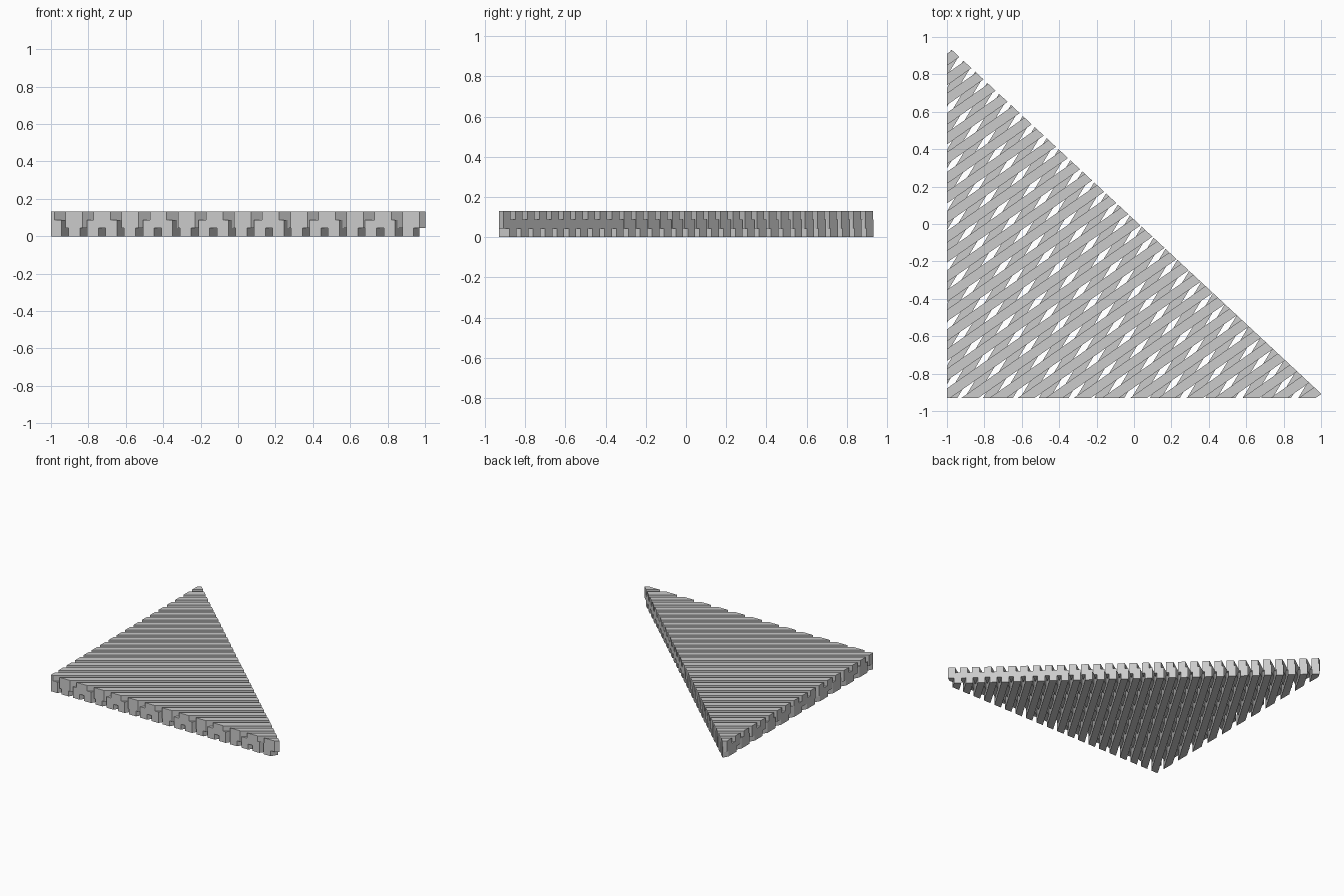
import bpy
import bmesh
import math
from mathutils import Vector

cube = bpy.data.objects.get("Cube")
if cube:
    bpy.data.objects.remove(cube, do_unlink=True)

grey = bpy.data.materials.new("plain grey")
grey.use_nodes = True
color = (0.6, 0.6, 0.6, 1)
grey.diffuse_color = color
grey.node_tree.nodes["Principled BSDF"].inputs["Base Color"].default_value = color

# Right-triangle outline that trims every bar
OUTLINE = [(-1, -0.93), (1.025, -0.93), (-1, 0.955)]
BAR_COUNT = 31
BAR_WIDTH = 0.052
BAR_HEIGHT = 0.0875


def trim(bm, point, normal):
    """Remove everything on the side the normal points to."""
    geom = bm.verts[:] + bm.edges[:] + bm.faces[:]
    bmesh.ops.bisect_plane(bm, geom=geom, plane_co=point,
                           plane_no=normal, clear_outer=True)


def bar_layer(name, angle, first, last, z):
    """Parallel bars at an angle, trimmed to the triangle."""
    a = math.radians(angle)
    across = Vector((math.sin(a), -math.cos(a), 0))
    pitch = (last - first - BAR_WIDTH) / (BAR_COUNT - 1)
    mesh = bpy.data.meshes.new(name)
    layer = bmesh.new()
    for i in range(BAR_COUNT):
        start = first + i * pitch
        bm = bmesh.new()
        bm.faces.new([bm.verts.new((x, y, z)) for x, y in OUTLINE])
        trim(bm, across * start, -across)
        trim(bm, across * (start + BAR_WIDTH), across)
        # Raise the flat strip into a solid bar
        top = bmesh.ops.extrude_face_region(bm, geom=bm.faces[:])["geom"]
        verts = [v for v in top if isinstance(v, bmesh.types.BMVert)]
        bmesh.ops.translate(bm, verts=verts, vec=(0, 0, BAR_HEIGHT))
        bmesh.ops.recalc_face_normals(bm, faces=bm.faces[:])
        piece = bpy.data.meshes.new("bar")
        bm.to_mesh(piece)
        bm.free()
        layer.from_mesh(piece)
        bpy.data.meshes.remove(piece)
    layer.to_mesh(mesh)
    layer.free()
    mesh.materials.append(grey)
    bpy.context.collection.objects.link(bpy.data.objects.new(name, mesh))


# Two crossing layers that interlock through the middle of the slab
bar_layer("lower_bars", 59, -1.317, 1.284, 0)
bar_layer("upper_bars", 35, -1.319, 1.319, 0.0435)
